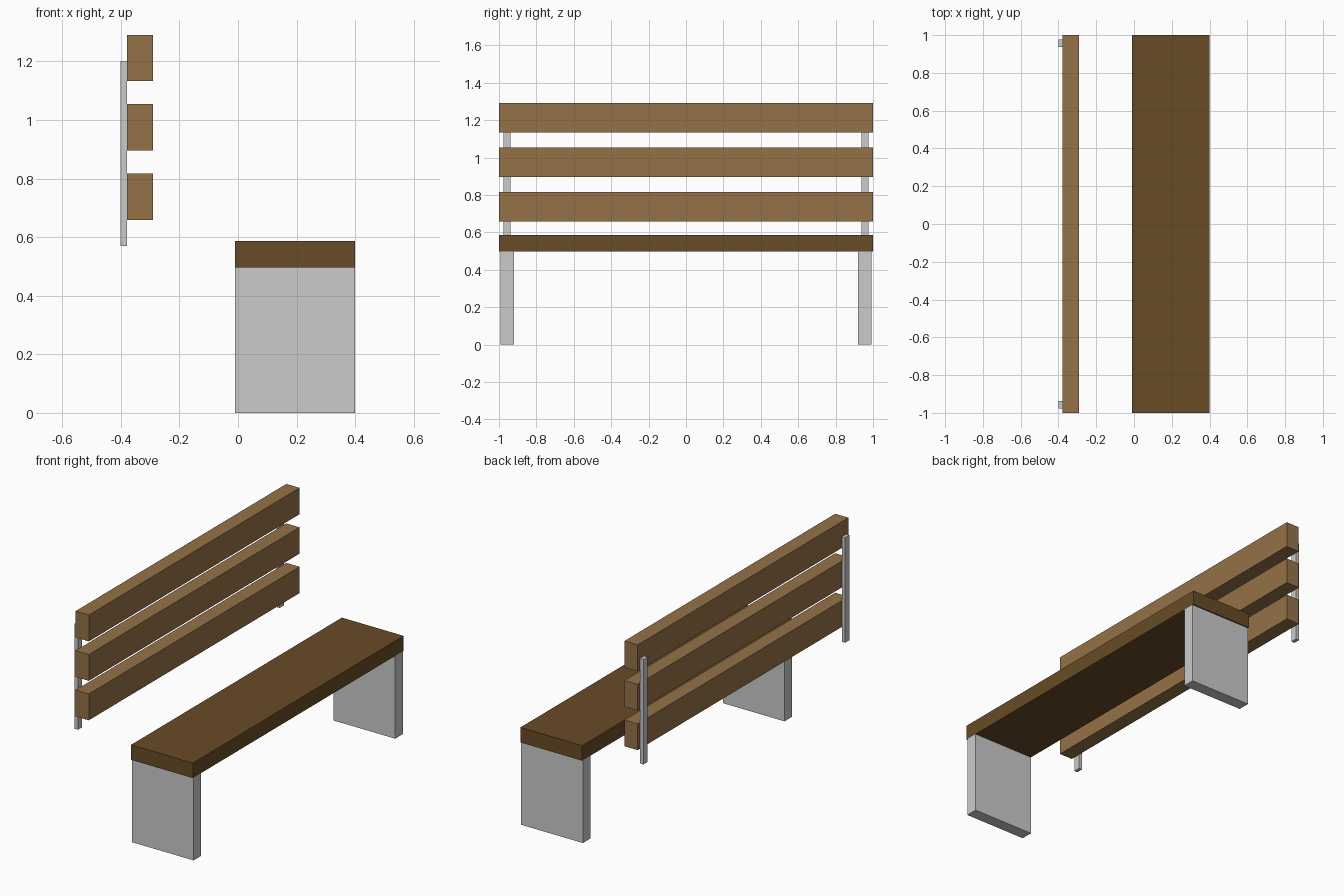
import bpy

if "Cube" in bpy.data.objects:
    bpy.data.objects.remove(bpy.data.objects["Cube"])


def material(name, color):
    m = bpy.data.materials.new(name)
    m.diffuse_color = (*color, 1)
    m.use_nodes = True
    m.node_tree.nodes["Principled BSDF"].inputs["Base Color"].default_value = m.diffuse_color
    return m


def box(name, x, y, z, mat=None):
    """Box from (min, max) ranges on each axis."""
    bpy.ops.mesh.primitive_cube_add(
        size=1, location=[(a + b) / 2 for a, b in (x, y, z)])
    ob = bpy.context.object
    ob.name = name
    ob.scale = [b - a for a, b in (x, y, z)]
    bpy.ops.object.transform_apply(location=False, rotation=False, scale=True)
    if mat:
        ob.data.materials.append(mat)
    return ob


dark_wood = material("dark_wood", (0.14, 0.07, 0.02))
light_wood = material("light_wood", (0.30, 0.17, 0.065))

# Seat plank
box("seat", (-0.01, 0.40), (-1, 1), (0.497, 0.587), dark_wood)

# Three back slats
for i, z in enumerate((0.659, 0.896, 1.133)):
    box(f"back_slat_{i + 1}", (-0.379, -0.291), (-1, 1), (z, z + 0.158), light_wood)

# Slab legs and thin back posts at both ends
for side, s in (("near", -1), ("far", 1)):
    box(f"{side}_leg", (-0.01, 0.40), sorted((s * 0.92, s * 0.993)), (0, 0.497))
    box(f"{side}_back_post", (-0.401, -0.379), sorted((s * 0.937, s * 0.977)), (0.57, 1.201))
